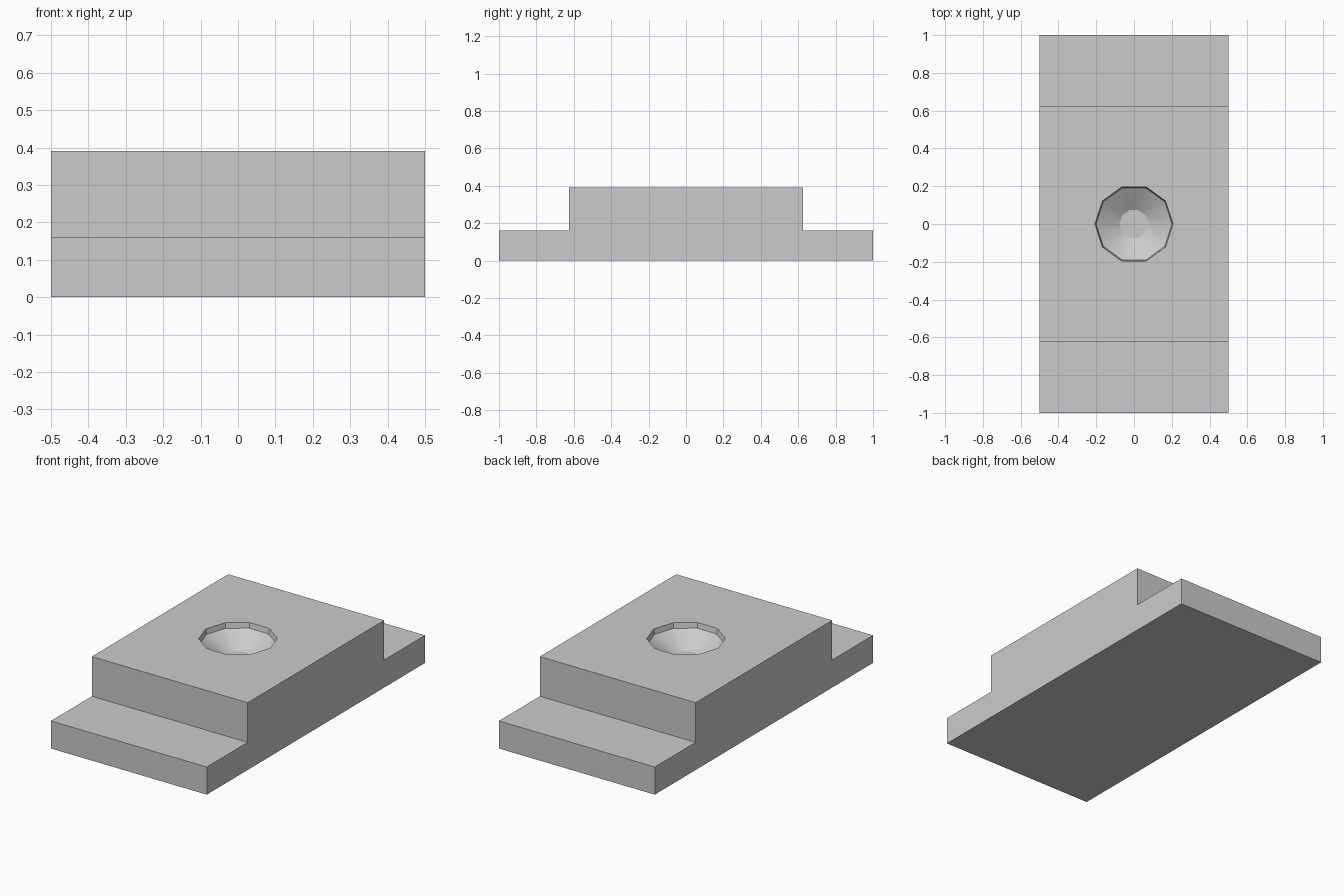
import bpy
import bmesh
import math

cube = bpy.data.objects.get("Cube")
if cube:
    bpy.data.objects.remove(cube, do_unlink=True)

grey = bpy.data.materials.new("plain_grey")
grey.use_nodes = True
colour = (0.6, 0.6, 0.6, 1)
grey.diffuse_color = colour
grey.node_tree.nodes["Principled BSDF"].inputs["Base Color"].default_value = colour


def finish(name, bm):
    bmesh.ops.recalc_face_normals(bm, faces=bm.faces)
    mesh = bpy.data.meshes.new(name)
    bm.to_mesh(mesh)
    bm.free()
    mesh.materials.append(grey)
    obj = bpy.data.objects.new(name, mesh)
    bpy.context.collection.objects.link(obj)
    return obj


# Stepped block: side profile extruded across the width
half = [(1, 0), (1, 0.16), (0.625, 0.16), (0.625, 0.39)]
profile = half + [(-y, z) for y, z in reversed(half)]
bm = bmesh.new()
side = bm.faces.new([bm.verts.new((-0.5, y, z)) for y, z in profile])
swept = bmesh.ops.extrude_face_region(bm, geom=[side])["geom"]
bmesh.ops.translate(bm, vec=(1, 0, 0),
                    verts=[v for v in swept if isinstance(v, bmesh.types.BMVert)])
block = finish("stepped_block", bm)

# Countersink cutter: ten-sided rings, straight lip then a cone to a flat floor
SIDES = 10
bm = bmesh.new()
rings = []
for radius, z in [(0.207, 0.45), (0.207, 0.39), (0.201, 0.36), (0.077, 0.28)]:
    rings.append([bm.verts.new((radius * math.cos(math.tau * i / SIDES),
                                radius * math.sin(math.tau * i / SIDES), z))
                  for i in range(SIDES)])
for upper, lower in zip(rings, rings[1:]):
    for i in range(SIDES):
        j = (i + 1) % SIDES
        bm.faces.new((upper[i], upper[j], lower[j], lower[i]))
bm.faces.new(rings[0])
bm.faces.new(rings[-1])
cutter = finish("countersink_cutter", bm)
cutter.hide_render = True
cutter.hide_viewport = True

# Cut the recess and shade the cone smoothly between sharp rims
cut = block.modifiers.new("countersink", "BOOLEAN")
cut.operation = "DIFFERENCE"
cut.solver = "EXACT"
cut.object = cutter
bpy.context.view_layer.objects.active = block
block.select_set(True)
bpy.ops.object.modifier_apply(modifier=cut.name)
bpy.data.objects.remove(cutter, do_unlink=True)
bpy.ops.object.shade_smooth_by_angle(angle=math.radians(30))
